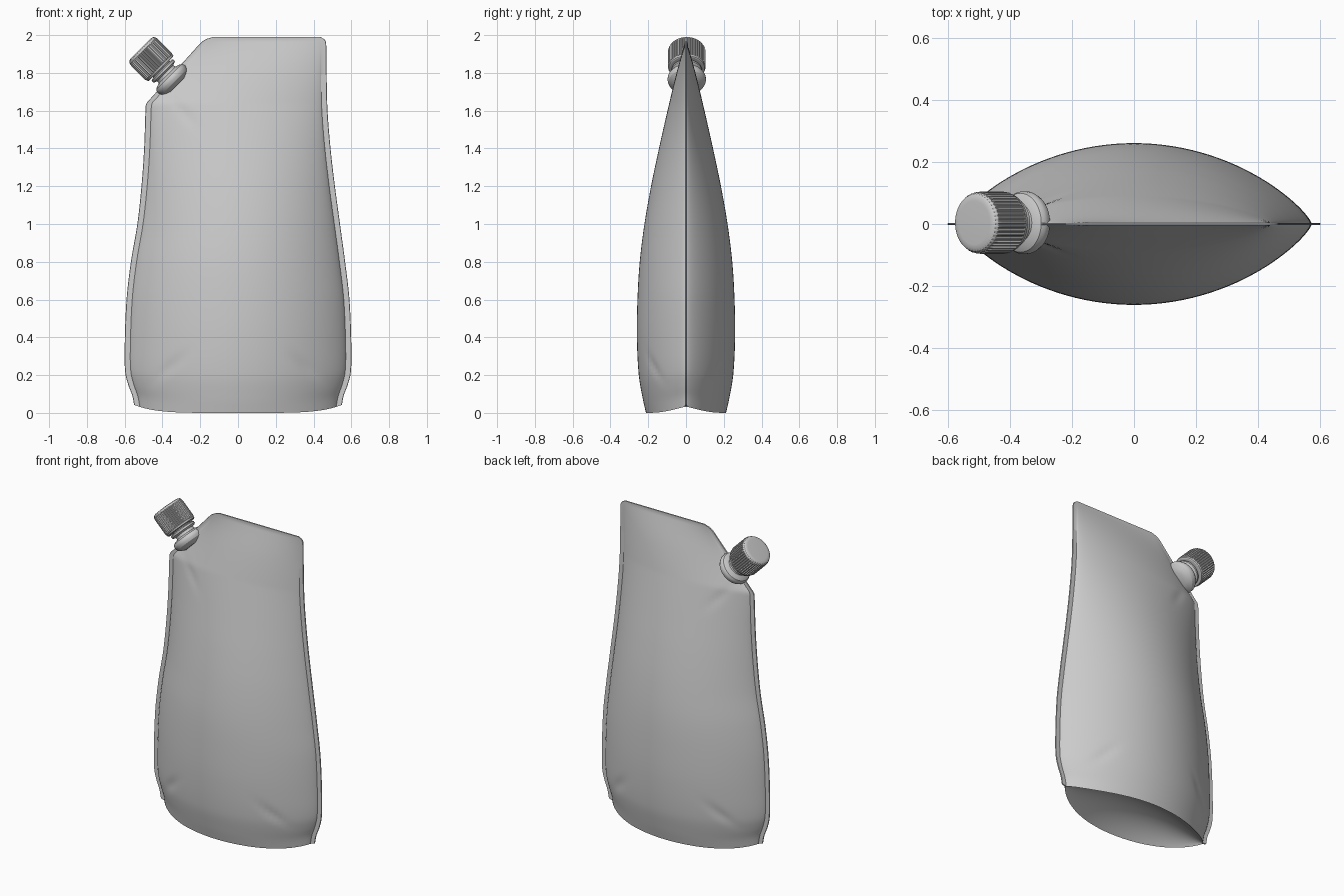
import bpy, bmesh
from math import sin, cos, pi, radians, exp

if "Cube" in bpy.data.objects:
    bpy.data.objects.remove(bpy.data.objects["Cube"])


def curve(pts, z):
    """Smooth interpolation through (z, value) knots."""
    def slope(i):
        a, b = pts[max(i - 1, 0)], pts[min(i + 1, len(pts) - 1)]
        return (b[1] - a[1]) / (b[0] - a[0])
    z = min(max(z, pts[0][0]), pts[-1][0])
    i = 0
    while i < len(pts) - 2 and z > pts[i + 1][0]:
        i += 1
    (z0, v0), (z1, v1) = pts[i], pts[i + 1]
    h = z1 - z0
    t = (z - z0) / h
    return (v0 * (2*t**3 - 3*t*t + 1) + v1 * (3*t*t - 2*t**3)
            + h * slope(i) * (t**3 - 2*t*t + t) + h * slope(i + 1) * (t**3 - t*t))


def finish(bm, name, angle):
    bmesh.ops.remove_doubles(bm, verts=bm.verts, dist=1e-5)
    bmesh.ops.recalc_face_normals(bm, faces=bm.faces)
    me = bpy.data.meshes.new(name)
    bm.to_mesh(me)
    bm.free()
    ob = bpy.data.objects.new(name, me)
    bpy.context.collection.objects.link(ob)
    bpy.ops.object.select_all(action='DESELECT')
    ob.select_set(True)
    bpy.context.view_layer.objects.active = ob
    bpy.ops.object.shade_smooth_by_angle(angle=radians(angle))
    return ob


def skin(bm, rows, close=False):
    """Quads between consecutive rows of points."""
    vs = [[bm.verts.new(p) for p in r] for r in rows]
    n = len(rows[0])
    for a, b in zip(vs, vs[1:]):
        for j in range(n if close else n - 1):
            k = (j + 1) % n
            bm.faces.new((a[j], a[k], b[k], b[j]))
    return vs


# Pouch outline: side edges and half depth by height
LOWER = [(0, .55), (.06, .56), (.12, .58), (.2, .597), (.35, .6), (.6, .59), (.8, .567)]
RIGHT = LOWER + [(1, .54), (1.2, .513), (1.4, .49), (1.6, .474), (1.8, .469),
                 (1.95, .467), (1.975, .46), (1.99, .437)]
LEFT = LOWER + [(1, .533), (1.2, .511), (1.4, .497), (1.62, .489), (1.64, .485),
                (1.66, .467), (1.94, .215), (1.965, .19), (1.98, .165), (1.99, .13)]
DEPTH = [(0, .212), (.08, .23), (.2, .25), (.4, .26), (.6, .257), (.8, .245), (1, .22),
         (1.2, .185), (1.4, .143), (1.6, .098), (1.8, .05), (1.96, .007), (1.99, 0)]
# Creases: x, z, direction of the fold, strength
DENTS = [(-.36, .24, 45, .008), (.36, .24, -45, .008), (-.28, 1.58, -50, .006)]
SEAM, LIP, N = .03, .004, 56


def dent(x, z):
    d = 0
    for cx, cz, a, s in DENTS:
        c, n = cos(radians(a)), sin(radians(a))
        u, v = (x - cx) * c + (z - cz) * n, (z - cz) * c - (x - cx) * n
        d += s * exp(-(u / .09)**2 - (v / .022)**2)
    return d


def panel_row(z, side):
    xl, xr, d = -curve(LEFT, z), curve(RIGHT, z), curve(DEPTH, z)
    mid, half = (xl + xr) / 2, (xr - xl) / 2 - SEAM
    row = [(xl, 0), (xl + .002, LIP)]
    for i in range(N + 1):
        t = sin(pi / 2 * (2 * i / N - 1))
        x = mid + half * t
        bulge = d * max(0, 1 - t * t)**.8
        row.append((x, LIP + max(0, bulge - LIP * (1 - t * t) - min(dent(x, z), bulge * .3))))
    row += [(xr - .002, LIP), (xr, 0)]
    out = []
    for x, y in row:
        lift = .042 * min(1, abs(x) / .55)**5 * max(0, 1 - z / .3)
        out.append((x, side * y, z + lift))
    return out


# Pouch: front and back panels plus folded-up bottom gusset
heights = [1.6 * i / 80 for i in range(80)] + [1.6 + .36 * i / 24 for i in range(25)]
heights += [1.967, 1.975, 1.981, 1.986, 1.99]
bm = bmesh.new()
for side in (-1, 1):
    skin(bm, [panel_row(z, side) for z in heights])
edge = panel_row(0, 1)
gusset = []
for k in range(25):
    v = 2 * k / 24 - 1
    gusset.append([(x, y * v, z + .5 * y * (1 - v * v)) for x, y, z in edge])
skin(bm, gusset)
# close the thin top edge
skin(bm, [panel_row(1.99, -1), panel_row(1.99, 1)])
bmesh.ops.remove_doubles(bm, verts=bm.verts, dist=1e-5)
bmesh.ops.dissolve_degenerate(bm, edges=bm.edges, dist=1e-6)
finish(bm, "pouch", 40)


def turned(name, profile, steps, ripple=None, angle=30):
    """Revolve (radius, height) points and tilt onto the cut corner."""
    bm = bmesh.new()
    rows = []
    for r, h, rib in profile:
        rows.append([((r - (ripple(j) * rib if ripple else 0)) * cos(2*pi*j/steps),
                      (r - (ripple(j) * rib if ripple else 0)) * sin(2*pi*j/steps), h)
                     for j in range(steps)])
    vs = skin(bm, rows, close=True)
    bm.faces.new(vs[0])
    bm.faces.new(vs[-1])
    ob = finish(bm, name, angle)
    ob.location = (-.353, .004, 1.767)
    ob.rotation_euler = (0, radians(-45), 0)
    return ob


# Spout: flange, waist, collar and neck
spout = [(.055, -.045), (.08, -.033), (.095, -.022), (.101, -.008), (.101, .006), (.095, .018),
         (.08, .026), (.064, .03), (.061, .036), (.061, .046), (.075, .05), (.081, .055),
         (.081, .066), (.075, .071), (.062, .073), (.062, .12)]
turned("spout", [(r, h, 0) for r, h in spout], 64)

# Screw cap with grip ribs
cap = [(.06, .077, 0), (.09, .077, 0), (.095, .08, 0), (.097, .09, 0), (.1, .094, 1),
       (.1, .2, 1), (.098, .213, .6), (.092, .223, 0), (.083, .228, 0), (.07, .229, 0)]
turned("cap", cap, 176, lambda j: .006 if j % 4 > 1 else 0)
